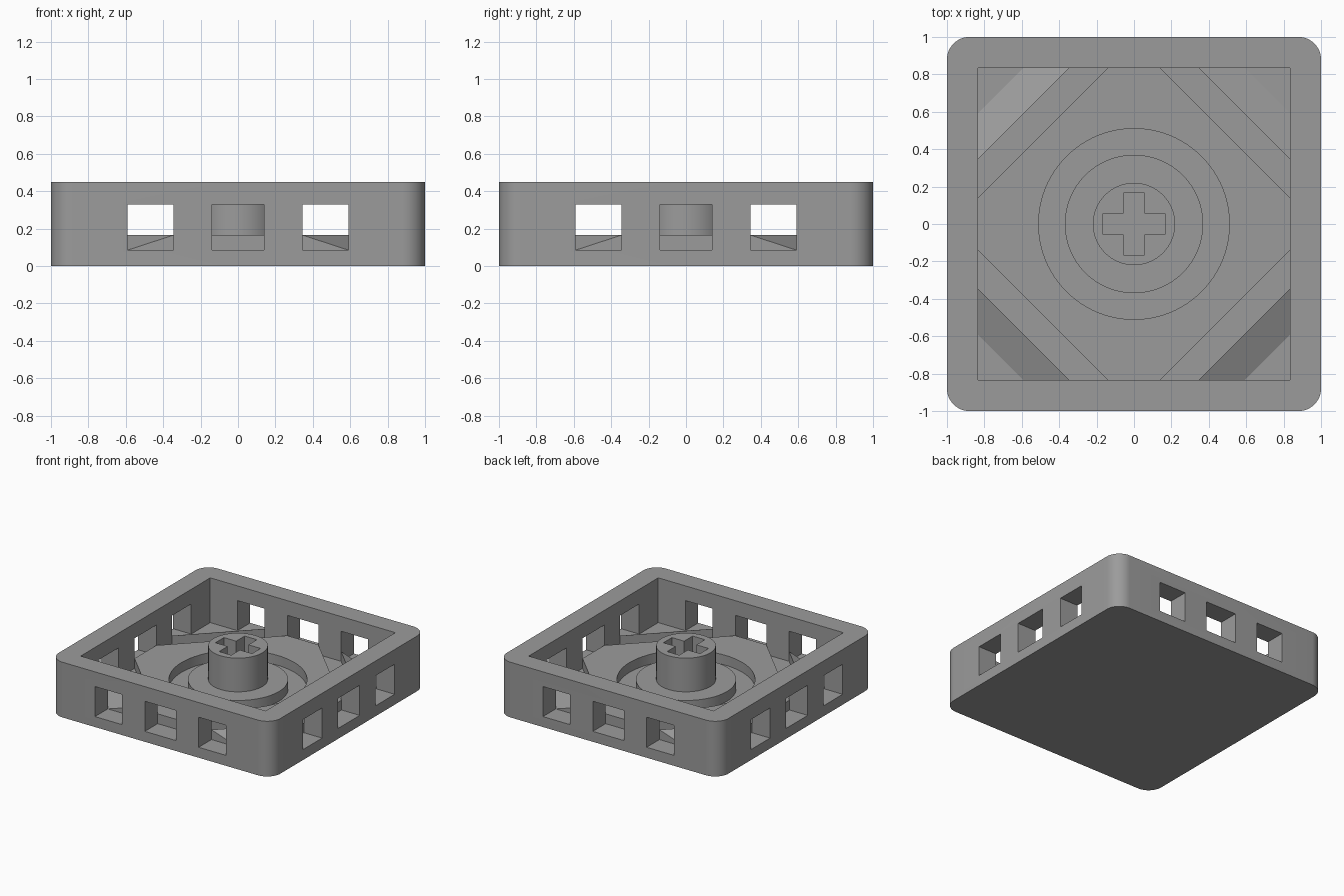
import bpy, bmesh, math
from mathutils import Matrix

if "Cube" in bpy.data.objects:
    bpy.data.objects.remove(bpy.data.objects["Cube"])

H, INNER = 0.45, 0.835          # tray height, half width of the cavity
FLOOR, DECK = 0.085, 0.165      # cavity floor and raised deck heights
NEAR, MID, FAR = 0.14, 0.345, 0.59   # window edges, also the diagonal step lines

grey = bpy.data.materials.new("mid_grey")
grey.diffuse_color = (0.33, 0.33, 0.33, 1)
grey.use_nodes = True
grey.node_tree.nodes["Principled BSDF"].inputs["Base Color"].default_value = grey.diffuse_color


def prism(name, outline, z0, z1):
    """Extrude a flat outline between two heights."""
    bm = bmesh.new()
    face = bm.faces.new([bm.verts.new((x, y, z0)) for x, y in outline])
    ext = bmesh.ops.extrude_face_region(bm, geom=[face])
    top = [v for v in ext["geom"] if isinstance(v, bmesh.types.BMVert)]
    bmesh.ops.translate(bm, verts=top, vec=(0, 0, z1 - z0))
    return finish(name, bm)


def finish(name, bm):
    bmesh.ops.recalc_face_normals(bm, faces=bm.faces)
    me = bpy.data.meshes.new(name)
    bm.to_mesh(me)
    bm.free()
    me.materials.append(grey)
    ob = bpy.data.objects.new(name, me)
    bpy.context.collection.objects.link(ob)
    return ob


def circle(r, n=96):
    return [(r * math.cos(2 * math.pi * i / n), r * math.sin(2 * math.pi * i / n)) for i in range(n)]


def rect(x0, x1, y0, y1):
    return [(x0, y0), (x1, y0), (x1, y1), (x0, y1)]


def activate(ob):
    bpy.ops.object.select_all(action='DESELECT')
    ob.select_set(True)
    bpy.context.view_layer.objects.active = ob


def cut(ob, cutter):
    """Subtract the cutter, then remove it."""
    mod = ob.modifiers.new("cut", 'BOOLEAN')
    mod.operation, mod.solver, mod.object = 'DIFFERENCE', 'EXACT', cutter
    activate(ob)
    bpy.ops.object.modifier_apply(modifier=mod.name)
    bpy.data.objects.remove(cutter)


def smooth(ob):
    activate(ob)
    bpy.ops.object.shade_smooth_by_angle(angle=math.radians(30))


# Tray with rounded vertical corners
R, N = 0.12, 12
outline = []
for k, (sx, sy) in enumerate([(1, 1), (-1, 1), (-1, -1), (1, -1)]):
    for i in range(N + 1):
        a = (k + i / N) * math.pi / 2
        outline.append((sx * (1 - R) + R * math.cos(a), sy * (1 - R) + R * math.sin(a)))
tray = prism("tray", outline, 0, H)
cut(tray, prism("cavity", rect(-INNER, INNER, -INNER, INNER), FLOOR, H + 0.2))

# Three windows through every wall
for x0, x1 in [(-FAR, -MID), (-NEAR, NEAR), (MID, FAR)]:
    cut(tray, prism("window_x", rect(x0, x1, -1.2, 1.2), FLOOR, 0.33))
    cut(tray, prism("window_y", rect(-1.2, 1.2, x0, x1), FLOOR, 0.33))
smooth(tray)

# Eight-sided deck with a round well
deck = prism("deck", [(NEAR, INNER), (-NEAR, INNER), (-INNER, NEAR), (-INNER, -NEAR),
                      (-NEAR, -INNER), (NEAR, -INNER), (INNER, -NEAR), (INNER, NEAR)],
             FLOOR, DECK)
cut(deck, prism("well", circle(0.51), 0, 0.4))
smooth(deck)

# Corner ramps falling outwards from a diagonal ridge
for k in range(4):
    bm = bmesh.new()
    a, b, c, d, e, f = [bm.verts.new(p) for p in [
        (MID, INNER, FLOOR), (INNER, MID, FLOOR), (MID, INNER, DECK),
        (INNER, MID, DECK), (FAR, INNER, FLOOR), (INNER, FAR, FLOOR)]]
    for vs in [(a, b, d, c), (c, d, f, e), (a, e, f, b), (a, c, e), (b, f, d)]:
        bm.faces.new(vs)
    bmesh.ops.rotate(bm, verts=bm.verts, matrix=Matrix.Rotation(k * math.pi / 2, 3, 'Z'))
    finish("corner_ramp", bm)

# Central base disc
smooth(prism("base_disc", circle(0.37), FLOOR, DECK))

# Post with a cross-shaped socket
post = prism("post", circle(0.22, 64), DECK, 0.44)
L, W = 0.165, 0.055
cross = [(W, W), (W, L), (-W, L), (-W, W), (-L, W), (-L, -W),
         (-W, -W), (-W, -L), (W, -L), (W, -W), (L, -W), (L, W)]
cut(post, prism("socket", cross, 0.1, 0.6))
smooth(post)
